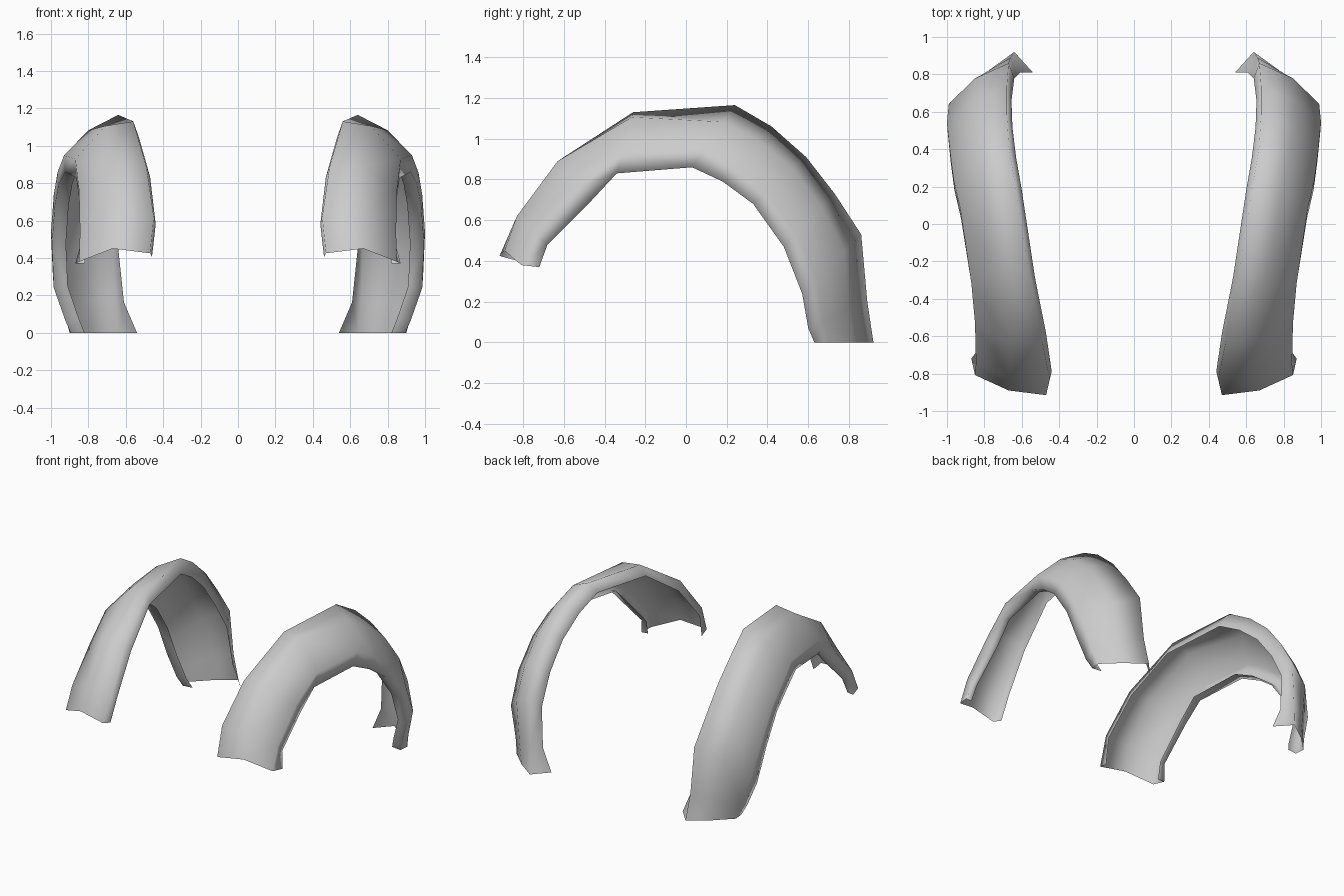
import bpy
import math

if "Cube" in bpy.data.objects:
    bpy.data.objects.remove(bpy.data.objects["Cube"])

# Stations along the arch, front to rear:
# ridge y, ridge z, lower rim y, lower rim z, x inner lip, x ridge, x shoulder, x outer, shoulder depth
STATIONS = [
    (-.915, .425, -.72, .37, .46, .47, .67, .85, .0),
    (-.83, .62, -.68, .48, .44, .45, .66, .845, .0),
    (-.63, .89, -.47, .69, .47, .49, .67, .85, .0),
    (-.26, 1.13, -.34, .83, .53, .56, .71, .87, .08),
    (.24, 1.165, .03, .86, .60, .64, .80, .93, .27),
    (.42, 1.06, .18, .79, .63, .67, .83, .965, .26),
    (.59, .91, .33, .68, .65, .68, .85, .985, .25),
    (.73, .73, .48, .47, .655, .68, .86, 1.0, .26),
    (.86, .53, .57, .24, .64, .67, .85, .99, .28),
    (.89, .20, .60, .07, .61, .66, .81, .93, .31),
    (.92, .0, .63, .0, .54, .64, .78, .90, .35),
]
N = 6  # points per section


def section(i, row):
    """Arched cross-section: inner lip, ridge, shoulder, outer wall, rim, rim return."""
    ry, rz, ly, lz, x_lip, x_ridge, x_sh, x_out, t_sh = row
    back = min(1, i / 5)
    t_lip = .38 if i in (0, len(STATIONS) - 1) else .28
    t_wall = .55 + .2 * back
    x_rim = x_out + (.02 if i == 0 else -.005)
    pts = [(x_lip, t_lip), (x_ridge, 0), (x_sh, t_sh), (x_out, t_wall),
           (x_rim, 1), (x_out - .03 - .05 * back, .97)]
    out = [[x, ry + (ly - ry) * t, rz + (lz - rz) * t] for x, t in pts]
    if i == 0:  # notched front tip
        out[2][1] += .025
        out[2][2] += .025
        out[3][2] -= .015
    return out


# Loft the sections into one open fender shell
verts = [p for i, row in enumerate(STATIONS) for p in section(i, row)]
faces = [(N * i + j, N * i + N + j, N * i + N + j + 1, N * i + j + 1)
         for i in range(len(STATIONS) - 1) for j in range(N - 1)]
mesh = bpy.data.meshes.new("wheel_fenders")
mesh.from_pydata(verts, [], faces)
if sum(p.normal.z * p.area for p in mesh.polygons) < 0:
    mesh.flip_normals()
fenders = bpy.data.objects.new("wheel_fenders", mesh)
bpy.context.collection.objects.link(fenders)

# Soft shading, then mirror to the other side
bpy.context.view_layer.objects.active = fenders
fenders.select_set(True)
bpy.ops.object.shade_smooth()
mirror = fenders.modifiers.new("mirror_sides", 'MIRROR')
mirror.use_axis = (True, False, False)
mirror.use_mirror_merge = False
